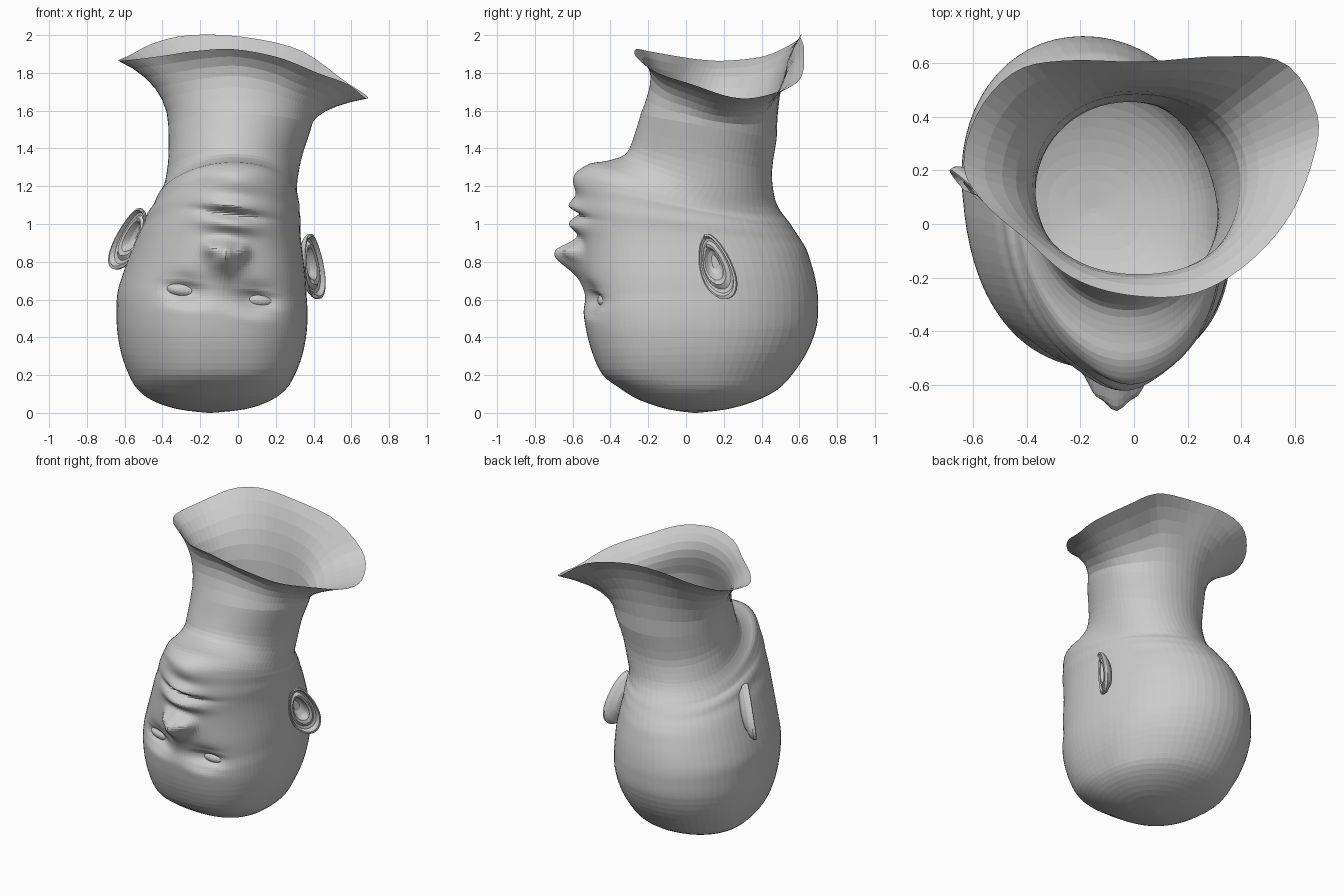
import bpy, bmesh
from math import sin, cos, pi, exp
from mathutils import Vector

if "Cube" in bpy.data.objects:
    bpy.data.objects.remove(bpy.data.objects["Cube"])

# Tilted cross-sections: front z, front y, back z, back y, centre x, half width
RINGS = [
    (.00, .04, .00, .06, -.15, .01), (.02, -.10, .02, .22, -.14, .18),
    (.07, -.25, .06, .36, -.14, .31), (.13, -.35, .12, .48, -.14, .39),
    (.20, -.44, .20, .56, -.14, .435), (.30, -.49, .32, .64, -.14, .475),
    (.42, -.525, .45, .69, -.14, .497), (.53, -.54, .57, .70, -.14, .50),
    (.62, -.535, .65, .695, -.14, .495), (.72, -.54, .73, .68, -.13, .48),
    (.82, -.545, .80, .66, -.12, .46), (.92, -.555, .86, .64, -.11, .44),
    (1.0, -.565, .905, .615, -.10, .425), (1.08, -.57, .94, .592, -.085, .412),
    (1.15, -.57, .97, .572, -.08, .402), (1.22, -.565, 1.0, .553, -.07, .392),
    (1.28, -.55, 1.03, .53, -.065, .383), (1.32, -.50, 1.06, .507, -.06, .373),
    (1.335, -.41, 1.1, .483, -.05, .361), (1.37, -.32, 1.16, .465, -.035, .35),
    (1.45, -.28, 1.28, .455, -.015, .353), (1.58, -.24, 1.45, .48, .01, .378)]
# Flared neck rim, starting at the front and going towards +x
RIM = [Vector(p) for p in (
    (-.02, -.265, 1.925), (.22, -.26, 1.88), (.42, -.15, 1.80), (.58, .03, 1.74),
    (.67, .25, 1.67), (.68, .42, 1.68), (.56, .60, 1.76), (.33, .625, 1.92),
    (.03, .605, 1.99), (-.25, .61, 2.0), (-.44, .57, 1.96), (-.58, .42, 1.89),
    (-.635, .22, 1.865), (-.56, .08, 1.87), (-.40, -.06, 1.89), (-.23, -.20, 1.915))]
# Face relief: u, v, width, height towards brow, height towards chin, forward amount
RELIEF = [
    (0, .70, .035, .06, .06, .01), (0, .83, .07, .06, .05, .06),
    (0, .865, .048, .08, .035, .095),
    (.085, .868, .025, .03, .025, .05), (0, 1.005, .10, .03, .03, .055),
    (0, 1.06, .12, .013, .013, -.02), (0, 1.105, .095, .02, .03, .05),
    (0, 1.25, .11, .05, .045, .035), (.19, .625, .075, .055, .05, -.065),
    (.20, .575, .07, .014, .014, .01), (.20, .67, .07, .014, .014, .01),
    (.18, .53, .09, .03, .03, .01), (.25, .80, .09, .08, .09, .006)]
SEGS, FLARE = 96, 6


def spline(a, b, c, d, t):
    return b + .5 * t * (c - a + t * (2 * a - 5 * b + 4 * c - d + t * (3 * (b - c) + d - a)))


def relief(x, z):
    u = x + .095 - .13 * (z - .62)
    v = z + .13 * (x + .095)
    total = 0
    for u0, v0, su, up, down, amount in RELIEF:
        sv = up if v < v0 else down
        for side in ((-1, 1) if u0 else (1,)):
            total += amount * exp(-.5 * (((u - side * u0) / su) ** 2 + ((v - v0) / sv) ** 2))
    return total


def section_point(r, a):
    zf, yf, zb, yb, cx, w = r
    ym = yf + (yb - yf) * .53
    s, c = sin(a), cos(a)
    n = 2.05
    if c > 0:                                             # squarer across the brow
        n += .4 * min(1, max(0, (1.25 - zf) / .6))
    x = w * abs(s) ** (2 / n) * (1 if s > 0 else -1)
    y = ym - (ym - yf if c > 0 else yb - ym) * abs(c) ** (2 / n) * (1 if c > 0 else -1)
    z = zf + (zb - zf) * (y - yf) / (yb - yf)
    z -= .05 * s * s * exp(-((zf - 1.3) / .09) ** 2)      # jaw line sweeps to the ears
    x += cx - .085 * (y - ym) * min(1, max(0, 1 - (zf - 1.3) * 8))
    if c > 0:
        y -= relief(x, z) * min(1, c * 3)
    return Vector((x, y, z))


def make(name, rows, close_start=False):
    bm = bmesh.new()
    grid = [[bm.verts.new(p) for p in row] for row in rows]
    for r0, r1 in zip(grid, grid[1:]):
        for i in range(len(r0)):
            j = (i + 1) % len(r0)
            bm.faces.new((r0[i], r0[j], r1[j], r1[i]))
    if close_start:
        bm.faces.new(grid[0])
    bmesh.ops.recalc_face_normals(bm, faces=bm.faces)
    me = bpy.data.meshes.new(name)
    bm.to_mesh(me)
    bm.free()
    ob = bpy.data.objects.new(name, me)
    bpy.context.collection.objects.link(ob)
    return ob


# Head and neck: one open loft, with points and rows packed on the face
angles = [t - .6 * sin(t) for t in (2 * pi * i / SEGS for i in range(SEGS))]
rows = []
last = len(RINGS) - 1
for k in range(last):
    p = [RINGS[min(max(k + o, 0), last)] for o in (-1, 0, 1, 2)]
    steps = 8 if 6 <= k <= 15 else 3
    for s in range(steps):
        ring = [spline(*q, s / steps) for q in zip(*p)]
        rows.append([section_point(ring, a) for a in angles])
neck = [section_point(RINGS[last], a) for a in angles]
rows.append(neck)

# Flare: the neck curls outward to the uneven rim, tightest at the throat
rim = []
for a in angles:
    f = (a / (2 * pi) * 16) % 16
    i = int(f)
    rim.append(spline(*[RIM[(i + o) % 16] for o in (-1, 0, 1, 2)], f - i))
for k in range(1, FLARE + 1):
    t = k / FLARE
    row = []
    for p, q, a in zip(neck, rim, angles):
        front = max(0, cos(a)) ** 2
        out = t ** (1.9 + 1.6 * front)
        rise = t + .35 * t * (1 - t)
        row.append(Vector((p.x + (q.x - p.x) * out,
                           p.y + (q.y - p.y) * out + .055 * front * sin(pi * t),
                           p.z + (q.z - p.z) * rise)))
    rows.append(row)
make("head_and_neck", rows, True)

# Ears: egg-shaped bowls with a raised rim, an inner fold and a hollow near the front
EAR = [(.04, -.035), (.22, -.035), (.38, -.02), (.5, .012), (.62, .018),
       (.74, .0), (.84, .004), (.92, .026), (1.0, .022), (1.0, .005), (.9, -.015),
       (.6, -.04), (.3, -.05)]


def ear(name, centre, back, down):
    back, down = Vector(back).normalized(), Vector(down).normalized()
    out = back.cross(down).normalized()
    if out.x * centre[0] < 0:
        out = -out
    rows = []
    for r, h in EAR:
        row = []
        for i in range(32):
            a = 2 * pi * i / 32
            q = sin(a)
            wide = .1 * (1 + .25 * q)
            fade = 1 if cos(a) > -.3 or h < 0 else .5
            row.append(Vector(centre) + back * (r * wide * cos(a) - .03 * (1 - r))
                       + down * (r * .18 * q - .03 * (1 - r)) + out * h * fade)
        rows.append(row)
    make(name, rows, True)


ear("ear_left", (-.572, .12, .92), (-.65, .76, 0), (-.13, .09, -.33))
ear("ear_right", (.39, .165, .775), (.45, .88, 0), (.04, .09, -.34))

# Eyeballs: flattened almonds set in the sockets, level with the tilted face
for name, x, z in (("eye_left", -.29, .65), ("eye_right", .10, .597)):
    bpy.ops.mesh.primitive_uv_sphere_add(segments=24, ring_count=14, radius=1,
                                         location=(x, -.41, z), rotation=(0, .13, 0))
    bpy.context.object.name = name
    bpy.context.object.scale = (.092, .06, .042)
